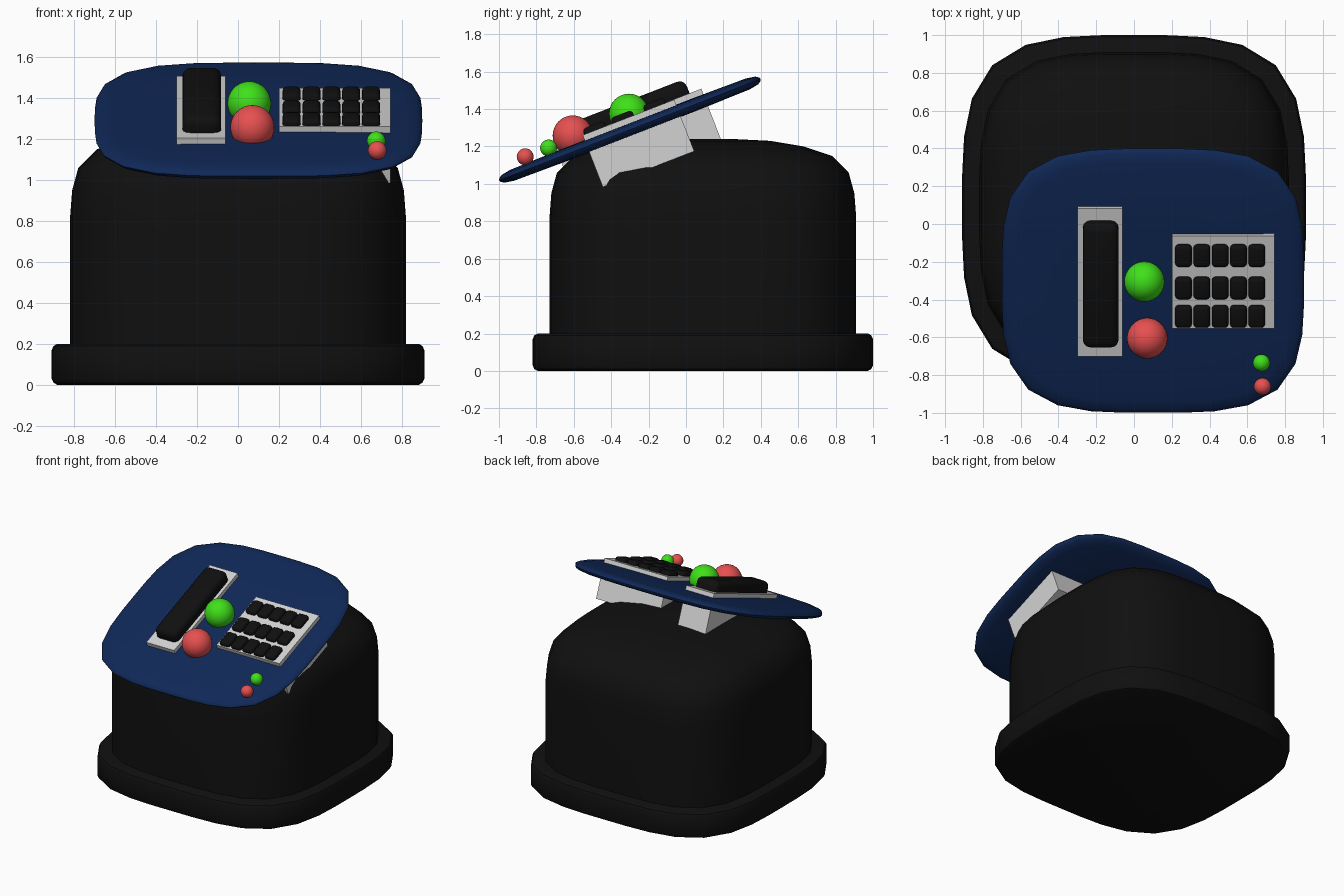
import bpy
import bmesh
import math
from mathutils import Matrix, Vector

cube = bpy.data.objects.get("Cube")
if cube:
    bpy.data.objects.remove(cube, do_unlink=True)


def make_material(name, rgb):
    mat = bpy.data.materials.new(name)
    mat.use_nodes = True
    colour = (*rgb, 1.0)
    mat.diffuse_color = colour
    mat.node_tree.nodes["Principled BSDF"].inputs["Base Color"].default_value = colour
    return mat


black = make_material("black", (0.005, 0.005, 0.005))
navy = make_material("navy_blue", (0.005, 0.021, 0.095))
grey = make_material("light_grey", (0.65, 0.65, 0.65))
green = make_material("bright_green", (0.05, 0.75, 0.01))
red = make_material("soft_red", (0.8, 0.08, 0.08))

# Tilted frame of the control panel: local x, along the slope, and normal
PANEL = Matrix.Translation((0, -0.3, 1.29)) @ Matrix.Rotation(math.radians(21.2), 4, "X")


def finish(bm, name, mat, matrix=Matrix(), angle=35):
    bmesh.ops.recalc_face_normals(bm, faces=bm.faces)
    mesh = bpy.data.meshes.new(name)
    bm.to_mesh(mesh)
    bm.free()
    mesh.materials.append(mat)
    mesh.shade_smooth()
    mesh.set_sharp_from_angle(angle=math.radians(angle))
    obj = bpy.data.objects.new(name, mesh)
    obj.matrix_world = matrix
    bpy.context.collection.objects.link(obj)
    return obj


def squircle_loft(name, mat, rings, size, matrix, power=3.6, sides=32):
    """Stack rounded-square rings given as (scale, height) and cap the ends."""
    bm = bmesh.new()
    loops = []
    for scale, z in rings:
        loop = []
        for i in range(sides):
            a = math.tau * i / sides
            c, s = math.cos(a), math.sin(a)
            r = scale * (abs(c) ** power + abs(s) ** power) ** (-1 / power)
            loop.append(bm.verts.new((r * c * size[0], r * s * size[1], z)))
        loops.append(loop)
    for low, high in zip(loops, loops[1:]):
        for i in range(sides):
            j = (i + 1) % sides
            bm.faces.new((low[i], low[j], high[j], high[i]))
    bm.faces.new(loops[0])
    bm.faces.new(loops[-1])
    return finish(bm, name, mat, matrix)


def panel_box(name, mat, x, v, w, bevel=0.0):
    """Box between (min, max) limits in the panel frame, optionally rounded."""
    bm = bmesh.new()
    bmesh.ops.create_cube(bm, size=1)
    limits = (x, v, w)
    bmesh.ops.scale(bm, vec=Vector([b - a for a, b in limits]), verts=bm.verts)
    bmesh.ops.translate(bm, vec=Vector([(a + b) / 2 for a, b in limits]), verts=bm.verts)
    if bevel:
        bmesh.ops.bevel(bm, geom=bm.edges[:], offset=bevel, segments=3,
                        profile=0.5, affect="EDGES")
    return finish(bm, name, mat, PANEL)


def ball(name, mat, centre, radius):
    bm = bmesh.new()
    bmesh.ops.create_uvsphere(bm, u_segments=32, v_segments=16, radius=radius)
    return finish(bm, name, mat, Matrix.Translation(centre))


# Plinth and domed body
body_place = Matrix.Translation((0, 0.09, 0))
squircle_loft("plinth", black,
              [(0.97, 0), (0.99, 0.01), (1, 0.03), (1, 0.17), (0.99, 0.19), (0.97, 0.2)],
              (0.91, 0.91), body_place)
squircle_loft("body", black,
              [(0.82, 0.15), (0.82, 0.82), (0.81, 0.95), (0.78, 1.06), (0.69, 1.15),
               (0.54, 1.2), (0.36, 1.23), (0.16, 1.24), (0.03, 1.24)],
              (1, 1), body_place)

# Tilted control panel with a rounded rim
squircle_loft("control_panel", navy,
              [(0.5, -0.035), (0.9, -0.031), (0.97, -0.022), (0.993, -0.01), (1, 0),
               (0.993, 0.01), (0.97, 0.022), (0.9, 0.031), (0.5, 0.035)],
              (0.8, 0.75), PANEL @ Matrix.Translation((0.1, 0, 0)))

# Blocks running through the panel
panel_box("handset_block", grey, (-0.3, -0.06), (-0.405, 0.435), (-0.232, 0.066))
panel_box("keypad_block", grey, (0.2, 0.745), (-0.246, 0.279), (-0.232, 0.064))

# Handset bar
panel_box("handset", black, (-0.271, -0.082), (-0.335, 0.368), (0.03, 0.147), 0.04)

# Keypad
for row, v in enumerate((0.17, -0.014, -0.175)):
    for col in range(5):
        x = 0.262 + 0.097 * col
        panel_box(f"key_{row + 1}_{col + 1}", black, (x - 0.044, x + 0.044),
                  (v - 0.062, v + 0.062), (0.025, 0.095), 0.02)

# Round buttons and indicator lights
ball("large_green_button", green, (0.055, -0.305, 1.375), 0.107)
ball("large_red_button", red, (0.07, -0.605, 1.258), 0.108)
ball("small_green_light", green, (0.675, -0.735, 1.192), 0.045)
ball("small_red_light", red, (0.68, -0.86, 1.145), 0.045)
